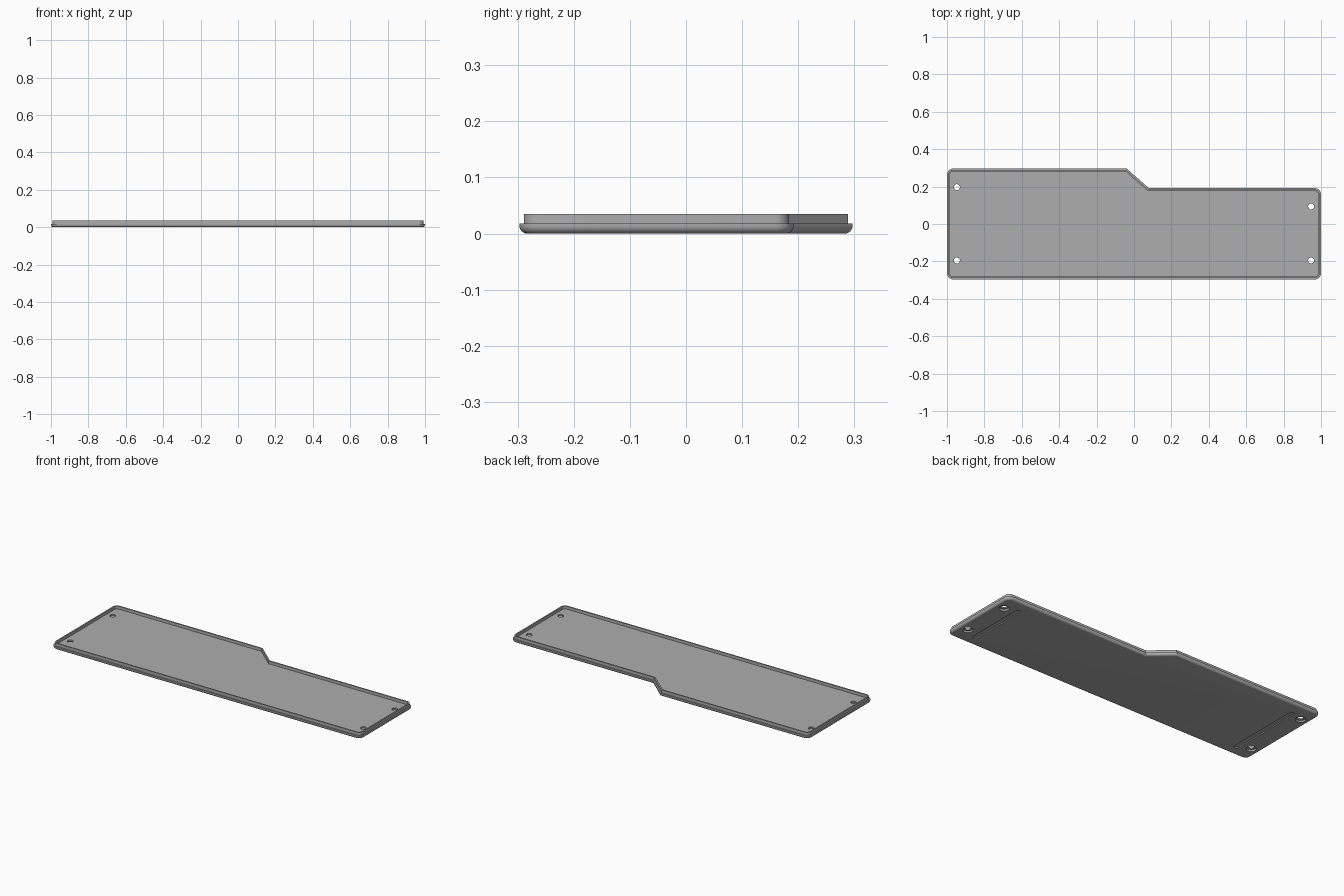
import bpy, bmesh
from math import pi, sin, cos, tan
from mathutils import Vector

cube = bpy.data.objects.get("Cube")
if cube:
    bpy.data.objects.remove(cube, do_unlink=True)

grey = bpy.data.materials.new("plain grey")
grey.use_nodes = True
colour = (0.42, 0.42, 0.42, 1)
grey.diffuse_color = colour
grey.node_tree.nodes["Principled BSDF"].inputs["Base Color"].default_value = colour

# Stepped plan, counter-clockwise: x, y, corner radius
BACK, STEP = 0.297, 0.192
PLAN = [(-1, -BACK, 0.034), (1, -BACK, 0.034), (1, STEP, 0.034),
        (0.08, STEP, 0), (-0.04, BACK, 0), (-1, BACK, 0.034)]


def outline(inset, steps=8):
    """Plan moved inward by inset, with its outer corners rounded."""
    pts = []
    for i, (x, y, r) in enumerate(PLAN):
        here = Vector((x, y))
        before = (here - Vector(PLAN[i - 1][:2])).normalized()
        after = (Vector(PLAN[(i + 1) % len(PLAN)][:2]) - here).normalized()
        n1, n2 = (Vector((-d.y, d.x)) for d in (before, after))
        mitre = (n1 + n2) / (1 + n1.dot(n2))
        if r:
            centre = here + mitre * r
            for s in range(steps + 1):
                a = s / steps * pi / 2
                pts.append(centre - (n1 * cos(a) + n2 * sin(a)) * (r - inset))
        else:
            pts.append(here + mitre * inset)
    return pts


def loft(name, rings):
    """Closed solid through (points, z) rings of equal length."""
    bm = bmesh.new()
    loops = [[bm.verts.new((p[0], p[1], z)) for p in pts] for pts, z in rings]
    for a, b in zip(loops, loops[1:]):
        for i in range(len(a)):
            j = (i + 1) % len(a)
            bm.faces.new((a[i], a[j], b[j], b[i]))
    bm.faces.new(loops[0][::-1])
    bm.faces.new(loops[-1])
    bmesh.ops.recalc_face_normals(bm, faces=bm.faces)
    mesh = bpy.data.meshes.new(name)
    bm.to_mesh(mesh)
    bm.free()
    mesh.materials.append(grey)
    ob = bpy.data.objects.new(name, mesh)
    bpy.context.collection.objects.link(ob)
    return ob


def stadium(x, y0, y1, r, steps=12):
    """Round-ended slot along y; a circle when both ends agree."""
    return [(x + r * cos(t), y + r * sin(t))
            for y, start in ((y1, 0), (y0, pi))
            for t in (start + pi * (k + 0.5) / steps for k in range(steps))]


# Tray: rounded underside, ledge, raised lip, recessed floor
R, LEDGE, TOP, FLOOR = 0.014, 0.018, 0.035, 0.018
rings = [(outline(R * (1 - sin(k * pi / 12))), R * (1 - cos(k * pi / 12)))
         for k in range(7)]
rings += [(outline(0), LEDGE), (outline(0.008), LEDGE), (outline(0.008), TOP),
          (outline(0.016), TOP), (outline(0.016), FLOOR)]
tray = loft("bottom_tray", rings)

# Screw holes with counterbores, and foot grooves underneath
cutters = []
for x, y in ((-0.947, 0.197), (-0.947, -0.195), (0.947, 0.094), (0.947, -0.195)):
    hole, bore = stadium(x, y, y, 0.016), stadium(x, y, y, 0.027)
    cutters.append(loft("screw_cutter", [(bore, -0.02), (bore, 0.01),
                                         (hole, 0.01), (hole, 0.06)]))
for x, end in ((-0.875, 0.215), (0.87, 0.11)):
    slot = stadium(x, -0.225, end, 0.015)
    cutters.append(loft("groove_cutter", [(slot, -0.02), (slot, 0.006)]))

bpy.context.view_layer.objects.active = tray
for cutter in cutters:
    cutter.hide_render = True
    mod = tray.modifiers.new("cut", "BOOLEAN")
    mod.operation, mod.solver, mod.object = "DIFFERENCE", "EXACT", cutter
    bpy.ops.object.modifier_apply(modifier=mod.name)
    bpy.data.objects.remove(cutter, do_unlink=True)

# Smooth the rounded edges, keep the creases sharp
bpy.ops.object.select_all(action="DESELECT")
tray.select_set(True)
bpy.ops.object.shade_smooth_by_angle(angle=pi / 6)
